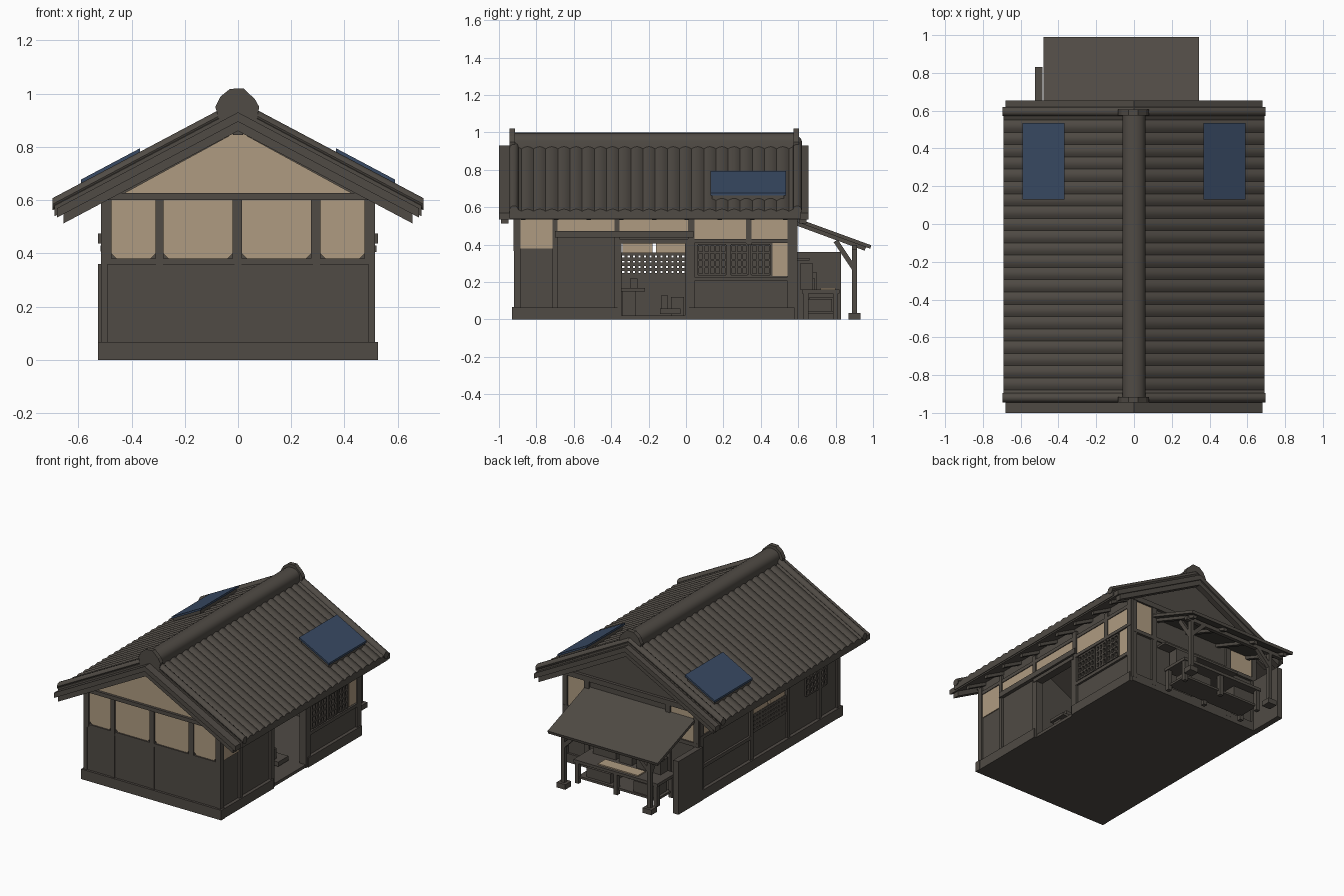
import bpy, bmesh, math
from mathutils import Vector


def material(name, rgb):
    m = bpy.data.materials.new(name)
    m.diffuse_color = (*rgb, 1)
    return m


WOOD = material("dark_weathered_wood", (0.080, 0.070, 0.059))
CREAM = material("cream_plaster", (0.43, 0.33, 0.22))
BLUE = material("blue_panel", (0.040, 0.068, 0.125))


def loft(name, mat, pairs, smooth=False):
    """One object made of solids, each joining two matching rings."""
    bm = bmesh.new()
    for ra, rb in pairs:
        a = [bm.verts.new(p) for p in ra]
        b = [bm.verts.new(p) for p in rb]
        n = len(a)
        for i in range(n):
            j = (i + 1) % n
            bm.faces.new((a[i], a[j], b[j], b[i]))
        bm.faces.new(a[::-1])
        bm.faces.new(b)
    bmesh.ops.recalc_face_normals(bm, faces=bm.faces)
    me = bpy.data.meshes.new(name)
    bm.to_mesh(me)
    bm.free()
    me.materials.append(mat)
    ob = bpy.data.objects.new(name, me)
    bpy.context.collection.objects.link(ob)
    if smooth:
        bpy.ops.object.select_all(action='DESELECT')
        ob.select_set(True)
        bpy.context.view_layer.objects.active = ob
        bpy.ops.object.shade_smooth_by_angle(angle=math.radians(40))
    return ob


def boxes(name, mat, items):
    """Boxes given as x0, x1, y0, y1, z0, z1."""
    def ring(b, z):
        return [(b[0], b[2], z), (b[1], b[2], z), (b[1], b[3], z), (b[0], b[3], z)]
    return loft(name, mat, [(ring(b, b[4]), ring(b, b[5])) for b in items])


def prism_y(name, mat, pts, spans, smooth=False):
    """An x-z outline extruded along y."""
    return loft(name, mat, [([(x, a, z) for x, z in pts], [(x, b, z) for x, z in pts])
                            for a, b in spans], smooth)


def on_slope(name, mat, profiles, x0, x1, smooth=False):
    """y-z outlines swept down both roof slopes."""
    pairs = [[[(s * x, y, z + 0.95 - 0.53 * x) for y, z in p] for x in (x0, x1)]
             for s in (-1, 1) for p in profiles]
    return loft(name, mat, pairs, smooth)


def rect(y0, y1, z0, z1):
    return [(y0, z0), (y1, z0), (y1, z1), (y0, z1)]


def bars(name, w, segments):
    """Square timbers between pairs of points."""
    pairs = []
    for a, b in segments:
        a, b = Vector(a), Vector(b)
        d = (b - a).normalized()
        u = d.cross(Vector((0, 0, 1)) if abs(d.z) < 0.9 else Vector((0, 1, 0))).normalized() * w / 2
        v = d.cross(u)
        offs = (u + v, v - u, -u - v, u - v)
        pairs.append(([a + o for o in offs], [b + o for o in offs]))
    return loft(name, WOOD, pairs)


# --- floor, plinth and shell walls
boxes("floor_slab", WOOD, [(-0.51, 0.51, -0.92, 0.58, 0, 0.02)])
boxes("plinth", WOOD, [(-0.525, 0.525, -0.93, -0.89, 0, 0.068), (-0.51, 0.51, 0.56, 0.595, 0, 0.06),
                       (-0.523, -0.49, -0.92, 0.58, 0, 0.065),
                       (0.49, 0.523, -0.92, -0.36, 0, 0.065), (0.49, 0.523, 0.01, 0.58, 0, 0.065)])
gable = [(-0.5, 0), (0.5, 0), (0.5, 0.64), (0, 0.905), (-0.5, 0.64)]
prism_y("gable_walls", WOOD, gable, [(-0.905, -0.875), (0.55, 0.58)])
boxes("right_wall", WOOD, [(0.47, 0.5, -0.9, -0.355, 0, 0.64), (0.47, 0.5, -0.36, 0.01, 0.41, 0.64),
                           (0.47, 0.5, 0.01, 0.57, 0, 0.64)])
boxes("left_wall", WOOD, [(-0.5, -0.47, -0.9, -0.36, 0, 0.64), (-0.5, -0.47, -0.36, 0.01, 0, 0.24),
                          (-0.5, -0.47, -0.36, 0.01, 0.405, 0.64), (-0.5, -0.47, 0.01, 0.57, 0, 0.64)])

# --- front: boards, posts, rails and plaster
boxes("front_boards", WOOD, [(-0.505, 0.505, -0.914, -0.9, 0.05, 0.365)])
boxes("front_posts", WOOD, [(a, b, -0.922, -0.9, 0.365, 0.61) for a, b in
      ((-0.51, -0.475), (-0.31, -0.28), (-0.02, 0.015), (0.275, 0.31), (0.475, 0.51))]
      + [(c - 0.013, c + 0.013, -0.918, -0.9, 0.06, 0.365) for c in (-0.295, 0, 0.295)])
boxes("front_rails", WOOD, [(-0.515, 0.515, -0.93, -0.9, 0.6, 0.626), (-0.51, 0.51, -0.92, -0.9, 0.358, 0.38)])
front_cream = []
for a, b in ((-0.475, -0.31), (-0.28, -0.02), (0.015, 0.275), (0.31, 0.475)):
    c = 0.018
    front_cream.append([(x, y, z) for x, z in
                        ((a + c, 0.381), (b - c, 0.381), (b, 0.381 + c), (b, 0.6), (a, 0.6), (a, 0.381 + c))
                        for y in (-0.912,)])
loft("front_plaster", CREAM, [(r, [(x, y + 0.009, z) for x, y, z in r]) for r in front_cream])
prism_y("gable_plaster", CREAM, [(-0.43, 0.625), (0.43, 0.625), (0, 0.86)], [(-0.912, -0.903)])
boxes("king_post", WOOD, [(-0.018, 0.018, -0.96, -0.9, 0.845, 0.9)])

# --- both long sides: posts, rails and upper plaster
side_posts, side_rails, upper = [], [], []
for s in (-1, 1):
    def sx(a, b):
        return (min(s * a, s * b), max(s * a, s * b))
    for a, b in ((-0.92, -0.885), (-0.715, -0.688), (-0.382, -0.355), (0.01, 0.045), (0.32, 0.35), (0.543, 0.585)):
        side_posts.append((*sx(0.49, 0.514), a, b, 0.4 if a == 0.32 else 0.03, 0.6))
    side_rails += [(*sx(0.49, 0.525), -0.7, 0.04, 0.438, 0.474), (*sx(0.49, 0.516), 0.03, 0.58, 0.408, 0.43),
                   (*sx(0.49, 0.515), 0.04, 0.55, 0.205, 0.228), (*sx(0.49, 0.512), -0.9, 0.55, 0.546, 0.57)]
    for a, b, z in ((-0.688, -0.382, 0.474), (-0.355, 0.01, 0.474), (0.045, 0.32, 0.43), (0.35, 0.543, 0.43)):
        upper.append((*sx(0.499, 0.507), a, b, z, 0.547))
boxes("side_posts", WOOD, side_posts)
boxes("side_rails", WOOD, side_rails)
boxes("side_plaster", CREAM, upper + [(0.499, 0.507, -0.885, -0.715, 0.38, 0.547),
                                      (0.499, 0.507, 0.463, 0.543, 0.232, 0.408)])
boxes("window_head_plaster", CREAM, [(-0.503, -0.465, -0.34, -0.18, 0.355, 0.405),
                                     (-0.503, -0.465, -0.16, 0.0, 0.355, 0.405)])

# --- lattice windows
lattice = []


def add_lattice(x0, x1, y0, y1, z0, z1, step, w):
    n = max(2, round((y1 - y0) / step))
    for i in range(n + 1):
        y = y0 + (y1 - y0) * i / n
        lattice.append((x0, x1, y - w / 2, y + w / 2, z0, z1))
    for i in range(5):
        z = z0 + (z1 - z0) * i / 4
        lattice.append((x0, x1, y0, y1, z - w / 2, z + w / 2))


for y0, y1 in ((0.065, 0.215), (0.24, 0.33), (0.35, 0.448)):
    add_lattice(0.495, 0.513, y0, y1, 0.24, 0.398, 0.03, 0.011)
add_lattice(-0.513, -0.495, -0.78, -0.56, 0.27, 0.42, 0.035, 0.011)
add_lattice(-0.505, -0.475, -0.35, 0.0, 0.24, 0.35, 0.03, 0.018)
boxes("lattice_windows", WOOD, lattice)

# --- doorway frame and furniture inside
boxes("door_frame", WOOD, [(0.465, 0.515, -0.365, -0.345, 0, 0.42), (0.465, 0.515, -0.005, 0.015, 0, 0.42),
                           (0.465, 0.52, -0.37, 0.02, 0.405, 0.43)])
boxes("counter", WOOD, [(0.12, 0.4, -0.35, -0.22, 0.15, 0.168), (0.14, 0.38, -0.34, -0.27, 0.02, 0.15),
                        (0.3, 0.34, -0.3, -0.26, 0.168, 0.22)])
boxes("stools", WOOD, [(0.3, 0.4, -0.14, -0.03, 0.03, 0.06), (0.32, 0.36, -0.13, -0.1, 0.06, 0.13),
                       (0.2, 0.27, -0.08, -0.01, 0.02, 0.12)])

# --- main roof: wavy tile courses, edge slabs, barge boards, verge rolls, rafters
y0, y1, waves, sub = -0.945, 0.615, 24, 6
tiles = [(y0 + (y1 - y0) * i / (waves * sub), -0.006 + 0.012 * abs(math.sin(math.pi * i / sub)))
         for i in range(waves * sub + 1)]
on_slope("roof_tiles", WOOD, [tiles + [(y1, -0.045), (y0, -0.045)]], 0, 0.69, True)
on_slope("roof_edge", WOOD, [rect(-1, 0.655, -0.055, -0.02)], 0, 0.68)
on_slope("barge_boards", WOOD, [rect(-0.99, -0.95, -0.09, -0.03), rect(0.605, 0.645, -0.09, -0.03)], 0, 0.655)
on_slope("verge_rolls", WOOD, [[(c + 0.024 * math.cos(t * math.pi / 5), 0.004 + 0.024 * math.sin(t * math.pi / 5))
                                for t in range(10)] for c in (-0.92, 0.595)], 0, 0.697, True)
on_slope("rafters", WOOD, [rect(c - 0.012, c + 0.012, -0.078, -0.05) for c in
                           [-0.87 + 0.175 * i for i in range(9)]], 0.46, 0.64)


# --- ridge cap with end ornaments
def cap(r, top):
    return [(-r, 0.9)] + [(-r * math.cos(math.pi * i / 8), 0.955 + (top - 0.955) * math.sin(math.pi * i / 8))
                          for i in range(9)] + [(r, 0.9)]


prism_y("ridge_cap", WOOD, cap(0.06, 1.0), [(-0.93, 0.59)], True)
prism_y("ridge_ends", WOOD, [(-0.07, 0.9), (-0.085, 0.95), (-0.065, 0.99), (-0.03, 1.018), (0.02, 1.02),
                             (0.063, 0.98), (0.08, 0.95), (0.07, 0.9)], [(-0.945, -0.915), (0.575, 0.605)])

# --- blue roof panels on low frames
on_slope("panel_frames", WOOD, [rect(0.14, 0.525, -0.01, 0.028)], 0.378, 0.582)
on_slope("roof_panels", BLUE, [rect(0.13, 0.535, 0.026, 0.04)], 0.368, 0.59)

# --- back wall: rails, posts, plaster and gable boards
boxes("back_frame", WOOD, [(-0.51, 0.51, 0.57, 0.6, 0.59, 0.625), (-0.51, 0.51, 0.57, 0.597, 0.36, 0.385)]
      + [(c - 0.018, c + 0.018, 0.57, 0.596, 0.03, 0.6) for c in (-0.492, -0.28, 0.33, 0.492)])
boxes("back_plaster", CREAM, [(0.348, 0.474, 0.579, 0.587, 0.385, 0.59), (-0.474, -0.298, 0.579, 0.587, 0.385, 0.59)])
boxes("back_door", WOOD, [(-0.26, 0.02, 0.575, 0.592, 0.03, 0.36), (0.02, 0.31, 0.575, 0.588, 0.03, 0.36)])
boxes("wing_wall", WOOD, [(-0.525, -0.485, 0.57, 0.83, 0, 0.36)])

# --- back porch: sloping roof, posts, braces
porch = [(0.57, 0.53), (0.985, 0.378), (0.99, 0.397), (0.57, 0.55)]
loft("porch_roof", WOOD, [([(-0.48, y, z) for y, z in porch], [(0.345, y, z) for y, z in porch])])
frame = [((-0.46, 0.9, 0.385), (0.33, 0.9, 0.385))]
for x in (-0.36, 0.285):
    frame += [((x, 0.9, 0.02), (x, 0.9, 0.39)), ((x, 0.9, 0.27), (x, 0.8, 0.42)),
              ((x, 0.9, 0.28), (x + (0.1 if x < 0 else -0.1), 0.9, 0.38))]
frame += [((x, 0.58, 0.52), (x, 0.96, 0.38)) for x in (-0.44, -0.2, 0.05, 0.3)]
bars("porch_frame", 0.026, frame)
boxes("post_footings", WOOD, [(x - 0.032, x + 0.032, 0.868, 0.932, 0, 0.035) for x in (-0.36, 0.285)])

# --- work bench and crates under the porch
boxes("bench", WOOD, [(-0.36, 0.27, 0.62, 0.82, 0.14, 0.16), (-0.34, 0.25, 0.64, 0.8, 0.03, 0.045)]
      + [(x - 0.014, x + 0.014, y - 0.014, y + 0.014, 0, 0.15) for x in (-0.34, -0.04, 0.25) for y in (0.64, 0.8)])
boxes("crates", WOOD, [(-0.32, -0.16, 0.66, 0.79, 0.045, 0.12), (0.02, 0.2, 0.65, 0.78, 0.045, 0.11),
                       (-0.3, -0.12, 0.62, 0.7, 0.16, 0.25), (0.05, 0.22, 0.61, 0.68, 0.16, 0.3),
                       (-0.08, 0.02, 0.62, 0.69, 0.16, 0.22)])
boxes("wall_shelf", WOOD, [(-0.3, 0.3, 0.58, 0.66, 0.315, 0.33)])
boxes("cream_tray", CREAM, [(-0.2, 0.1, 0.72, 0.8, 0.16, 0.168)])
